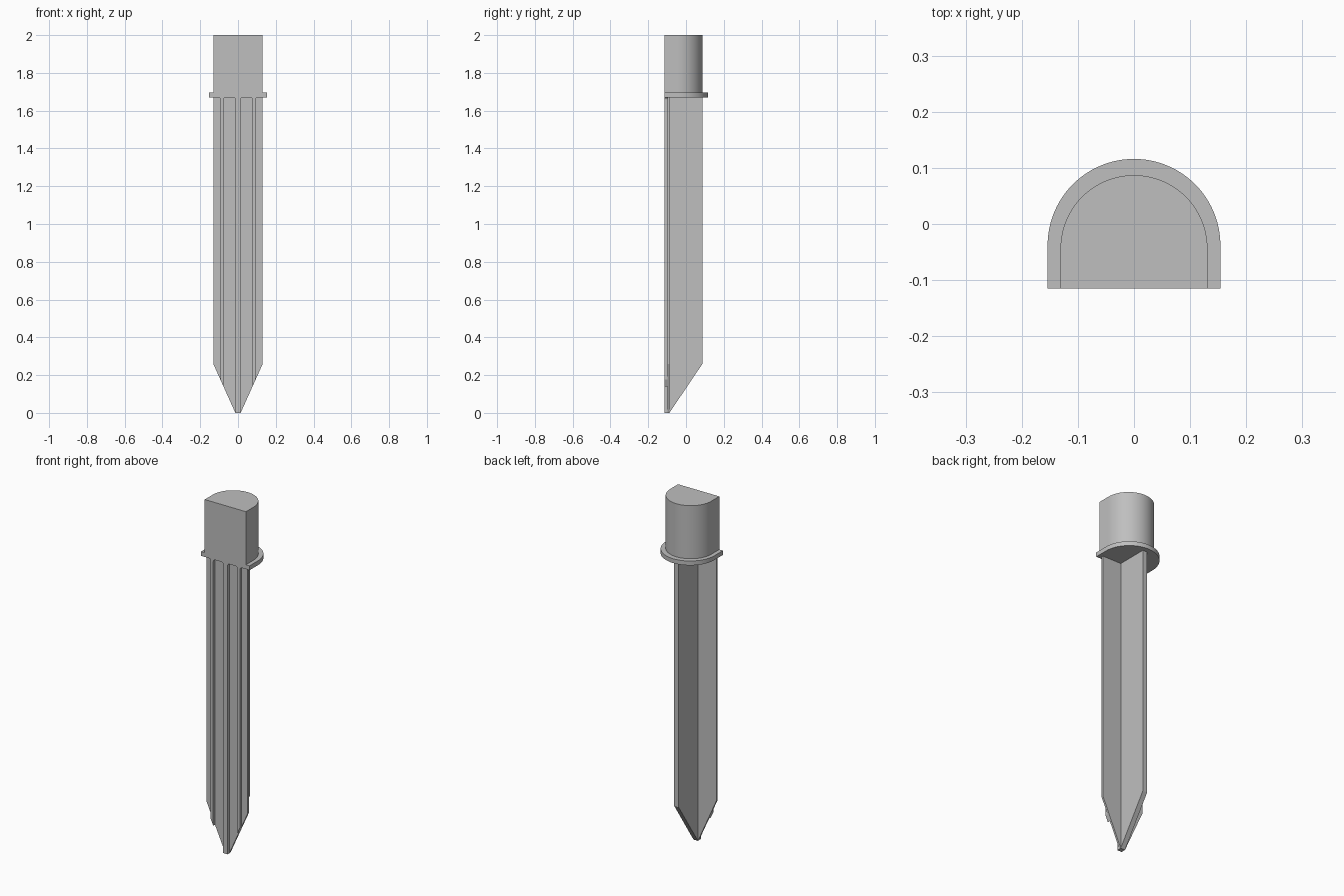
import bpy, bmesh, math
from mathutils import Vector

cube = bpy.data.objects.get("Cube")
if cube:
    bpy.data.objects.remove(cube, do_unlink=True)

GREY = bpy.data.materials.new("plain grey")
GREY.use_nodes = True
COLOUR = (0.52, 0.52, 0.52, 1)
GREY.diffuse_color = COLOUR
GREY.node_tree.nodes["Principled BSDF"].inputs["Base Color"].default_value = COLOUR

FRONT, PLATE_FRONT, PLATE_BACK, FIN_BACK = -0.115, -0.099, -0.088, 0.087
COLLAR_Z, COLLAR_TOP, TOP = 1.67, 1.695, 2.0
HALF, TIP, TAPER = 0.131, 0.014, 0.26


def prism(name, points, sweep, smooth=False):
    """Solid made by sweeping a flat outline along a vector."""
    bm = bmesh.new()
    face = bm.faces.new([bm.verts.new(p) for p in points])
    ext = bmesh.ops.extrude_face_region(bm, geom=[face])
    moved = [g for g in ext["geom"] if isinstance(g, bmesh.types.BMVert)]
    bmesh.ops.translate(bm, verts=moved, vec=Vector(sweep))
    bmesh.ops.recalc_face_normals(bm, faces=bm.faces)
    mesh = bpy.data.meshes.new(name)
    bm.to_mesh(mesh)
    bm.free()
    mesh.materials.append(GREY)
    obj = bpy.data.objects.new(name, mesh)
    bpy.context.collection.objects.link(obj)
    if smooth:
        bpy.ops.object.select_all(action='DESELECT')
        obj.select_set(True)
        bpy.context.view_layer.objects.active = obj
        bpy.ops.object.shade_smooth_by_angle(angle=math.radians(30))
    return obj


def d_solid(name, radius, back, z0, z1, steps=48):
    """Upright solid with a flat front and a half-round back."""
    cy = back - radius
    pts = [(radius * math.cos(math.pi * i / steps),
            cy + radius * math.sin(math.pi * i / steps), z0) for i in range(steps + 1)]
    pts += [(-radius, FRONT, z0), (radius, FRONT, z0)]
    return prism(name, pts, (0, 0, z1 - z0), smooth=True)


def taper_z(x):
    """Height of the pointed lower edge at a given x."""
    return max(0, (abs(x) - TIP) / (HALF - TIP) * TAPER)


def rib(name, x0, x1):
    """Front rib, cut along the point and flared where it meets the collar."""
    r, steps = 0.012, 4
    arc = [(r * (1 - math.cos(a)), r * (1 - math.sin(a)))
           for a in (math.pi / 2 * i / steps for i in range(steps + 1))]
    right = [(x1 + dx, COLLAR_Z - dz) for dx, dz in reversed(arc)]
    left = [(x0 - dx, COLLAR_Z - dz) for dx, dz in arc]
    right.sort(key=lambda p: p[1])
    left.sort(key=lambda p: -p[1])
    outline = [(x0, taper_z(x0)), (x1, taper_z(x1))] + right + left
    prism(name, [(x, FRONT, z) for x, z in outline], (0, PLATE_FRONT - FRONT, 0))


# Head and collar
d_solid("head", HALF, FIN_BACK, COLLAR_TOP, TOP)
d_solid("collar", 0.154, 0.116, COLLAR_Z, COLLAR_TOP)

# Pointed blade plate
blade = [(-TIP, 0), (TIP, 0), (HALF, TAPER), (HALF, COLLAR_Z), (-HALF, COLLAR_Z), (-HALF, TAPER)]
prism("blade_plate", [(x, PLATE_FRONT, z) for x, z in blade], (0, PLATE_BACK - PLATE_FRONT, 0))

# Central fin on the back
fin = [(PLATE_BACK, 0), (FIN_BACK, TAPER), (FIN_BACK, COLLAR_Z), (PLATE_BACK, COLLAR_Z)]
prism("back_fin", [(-TIP, y, z) for y, z in fin], (2 * TIP, 0, 0))

# Three ribs on the front
rib("centre_rib", -TIP, TIP)
rib("left_rib", 0.077, 0.093)
rib("right_rib", -0.093, -0.077)
